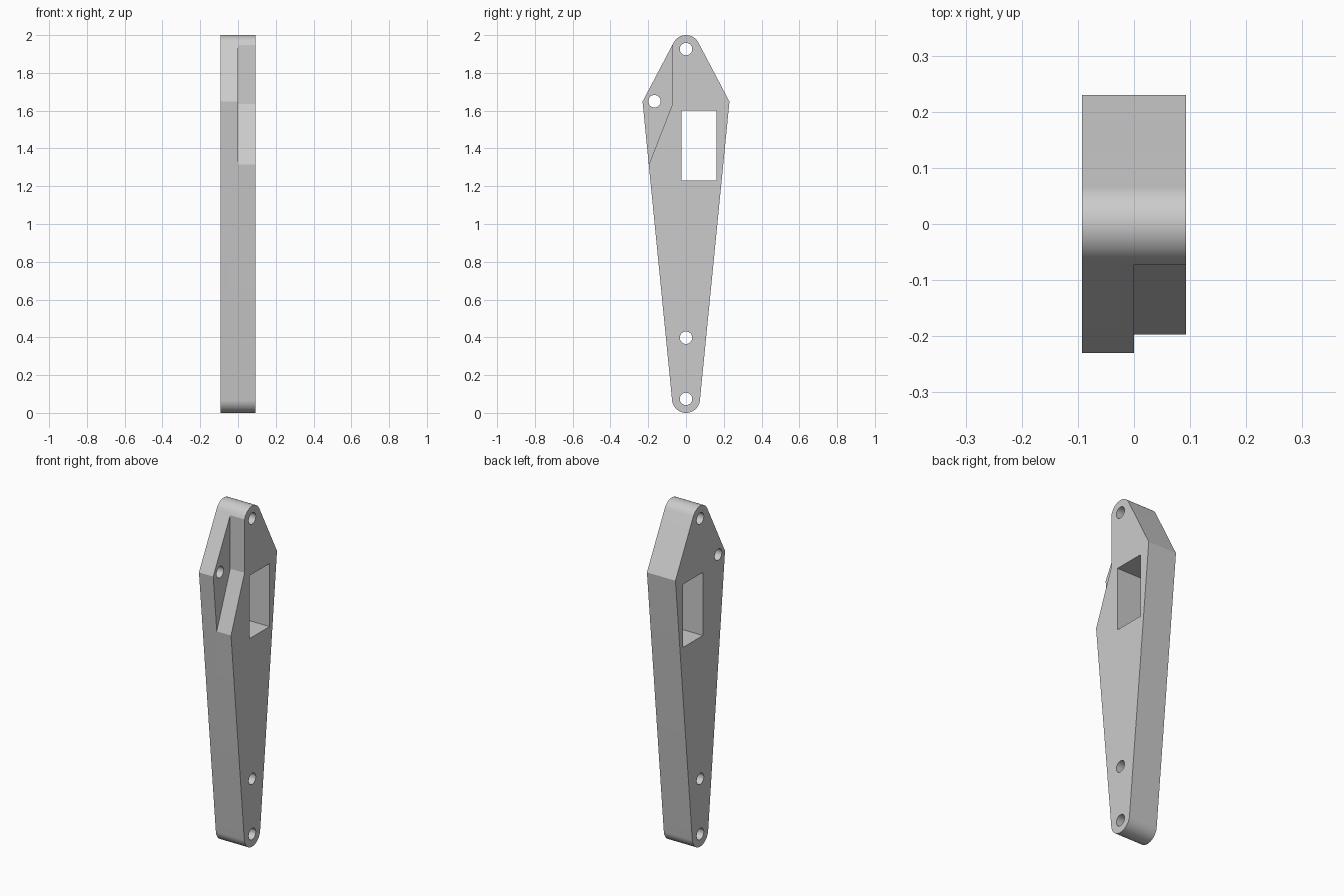
import bpy, bmesh, math

if "Cube" in bpy.data.objects:
    bpy.data.objects.remove(bpy.data.objects["Cube"])

HALF = 0.0925                      # half thickness
TOP, BOTTOM = (0, 1.926), (0, 0.074)
RADIUS = 0.074
HOLE = 0.033
SHOULDER = (0.23, 1.648)

grey = bpy.data.materials.new("light_grey")
grey.use_nodes = True
colour = (0.6, 0.6, 0.6, 1)
grey.diffuse_color = colour
grey.node_tree.nodes["Principled BSDF"].inputs["Base Color"].default_value = colour


def prism(name, outline, x0, x1):
    """Extrude a (y, z) outline from x0 to x1."""
    bm = bmesh.new()
    face = bm.faces.new([bm.verts.new((x0, y, z)) for y, z in outline])
    new = bmesh.ops.extrude_face_region(bm, geom=[face])["geom"]
    bmesh.ops.translate(bm, vec=(x1 - x0, 0, 0),
                        verts=[v for v in new if isinstance(v, bmesh.types.BMVert)])
    bmesh.ops.recalc_face_normals(bm, faces=bm.faces)
    mesh = bpy.data.meshes.new(name)
    bm.to_mesh(mesh)
    bm.free()
    mesh.materials.append(grey)
    obj = bpy.data.objects.new(name, mesh)
    bpy.context.collection.objects.link(obj)
    return obj


def arc(centre, radius, start, end, steps):
    return [(centre[0] + radius * math.cos(start + (end - start) * i / steps),
             centre[1] + radius * math.sin(start + (end - start) * i / steps))
            for i in range(steps + 1)]


def tangent_angle(centre, side):
    """Angle on an end circle where the line from the shoulder touches it."""
    dy, dz = SHOULDER[0] - centre[0], SHOULDER[1] - centre[1]
    return math.atan2(dz, dy) + side * math.acos(RADIUS / math.hypot(dy, dz))


# Tapered plate with rounded ends
a = tangent_angle(TOP, 1)
b = tangent_angle(BOTTOM, -1)
outline = [SHOULDER] + arc(TOP, RADIUS, a, math.pi - a, 24)
outline += [(-SHOULDER[0], SHOULDER[1])]
outline += arc(BOTTOM, RADIUS, -math.pi - b, b, 32)
plate = prism("lever_plate", outline, -HALF, HALF)

# Cutters: round holes, rectangular window and the half-depth recess
cutters = [prism("hole_cutter", arc(c, HOLE, 0, math.tau * 31 / 32, 31), -0.2, 0.2)
           for c in (TOP, BOTTOM, (0, 0.398), (-0.167, 1.65))]
cutters.append(prism("window_cutter",
                     [(-0.024, 1.23), (0.161, 1.23), (0.161, 1.6), (-0.024, 1.6)], -0.2, 0.2))
cutters.append(prism("recess_cutter",
                     [(-0.072, 2.1), (-0.072, 1.634), (-0.322, 0.994), (-0.4, 2.1)], 0, 0.2))

bpy.context.view_layer.objects.active = plate
plate.select_set(True)
for cutter in cutters:
    cut = plate.modifiers.new(cutter.name, "BOOLEAN")
    cut.operation = "DIFFERENCE"
    cut.solver = "EXACT"
    cut.object = cutter
    bpy.ops.object.modifier_apply(modifier=cut.name)
for cutter in cutters:
    bpy.data.objects.remove(cutter)

# Smooth round ends and bores, sharp corners
for obj in bpy.context.selected_objects:
    obj.select_set(obj == plate)
bpy.ops.object.shade_smooth_by_angle(angle=math.radians(20))
